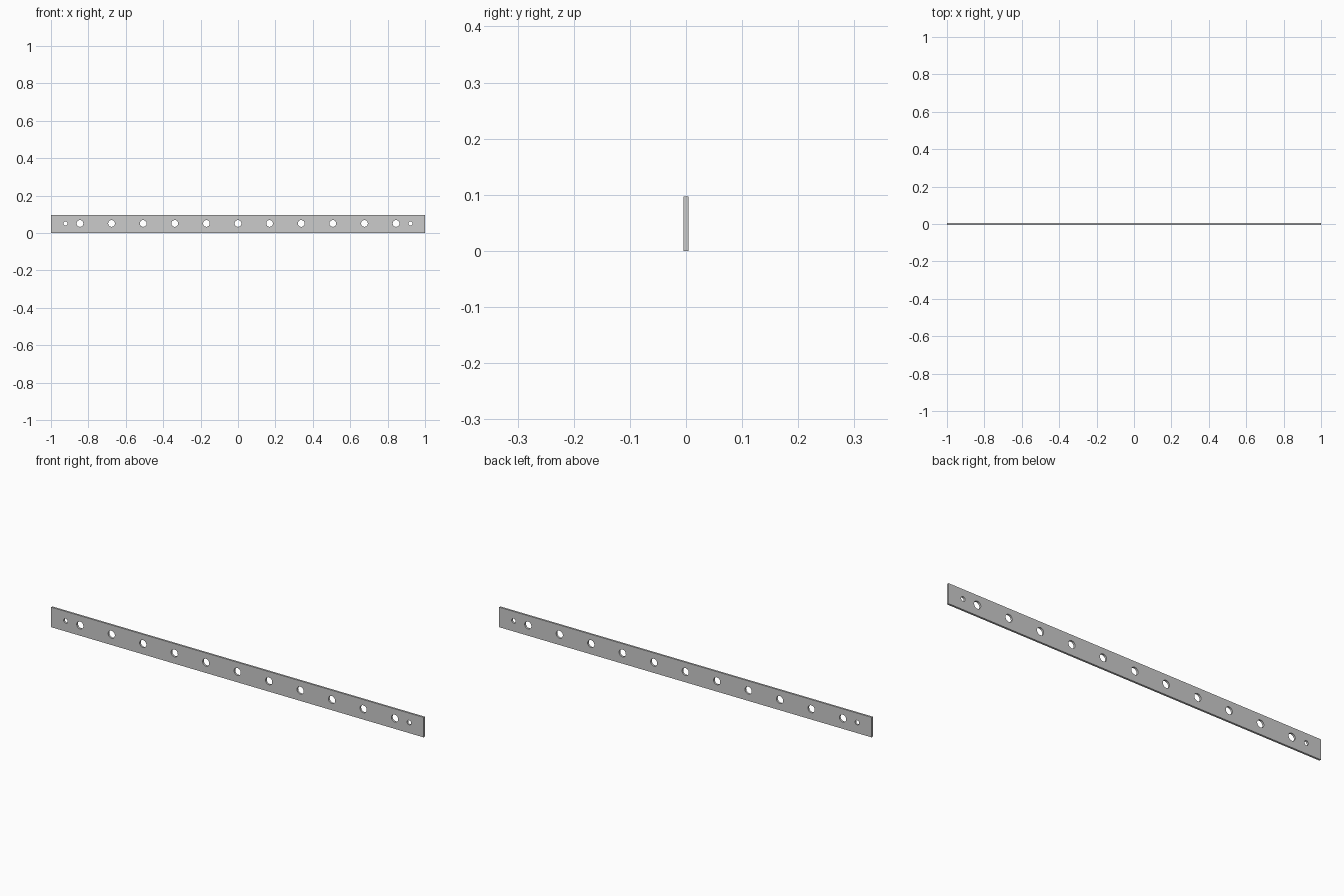
import bpy, bmesh
from mathutils import Matrix

if "Cube" in bpy.data.objects:
    bpy.data.objects.remove(bpy.data.objects["Cube"])

LENGTH, HEIGHT, THICK = 2.0, 0.097, 0.0095
HOLE_Z = 0.051
PITCH = 0.169


def make_object(name, bm):
    mesh = bpy.data.meshes.new(name)
    bm.to_mesh(mesh)
    bm.free()
    obj = bpy.data.objects.new(name, mesh)
    bpy.context.collection.objects.link(obj)
    return obj


# Flat bar
bm = bmesh.new()
bmesh.ops.create_cube(bm, size=1, matrix=Matrix.Translation((0, 0, HEIGHT / 2))
                      @ Matrix.Diagonal((LENGTH, THICK, HEIGHT, 1)))
bar = make_object("perforated_bar", bm)

# Row of eleven large holes plus one small hole near each end
holes = [(i * PITCH, 0.018) for i in range(-5, 6)] + [(-0.922, 0.011), (0.922, 0.011)]
bm = bmesh.new()
for x, radius in holes:
    bmesh.ops.create_cone(bm, cap_ends=True, segments=32, radius1=radius, radius2=radius,
                          depth=0.1, matrix=Matrix.Translation((x, 0, HOLE_Z))
                          @ Matrix.Rotation(1.5707963, 4, 'X'))
cutter = make_object("hole_cutter", bm)
cutter.hide_render = True

# Punch the holes and drop the cutter
mod = bar.modifiers.new("holes", 'BOOLEAN')
mod.operation = 'DIFFERENCE'
mod.solver = 'EXACT'
mod.object = cutter
bpy.context.view_layer.objects.active = bar
bar.select_set(True)
bpy.ops.object.modifier_apply(modifier=mod.name)
bpy.data.objects.remove(cutter, do_unlink=True)

# Smooth hole walls, crisp edges
bpy.ops.object.shade_smooth_by_angle()
